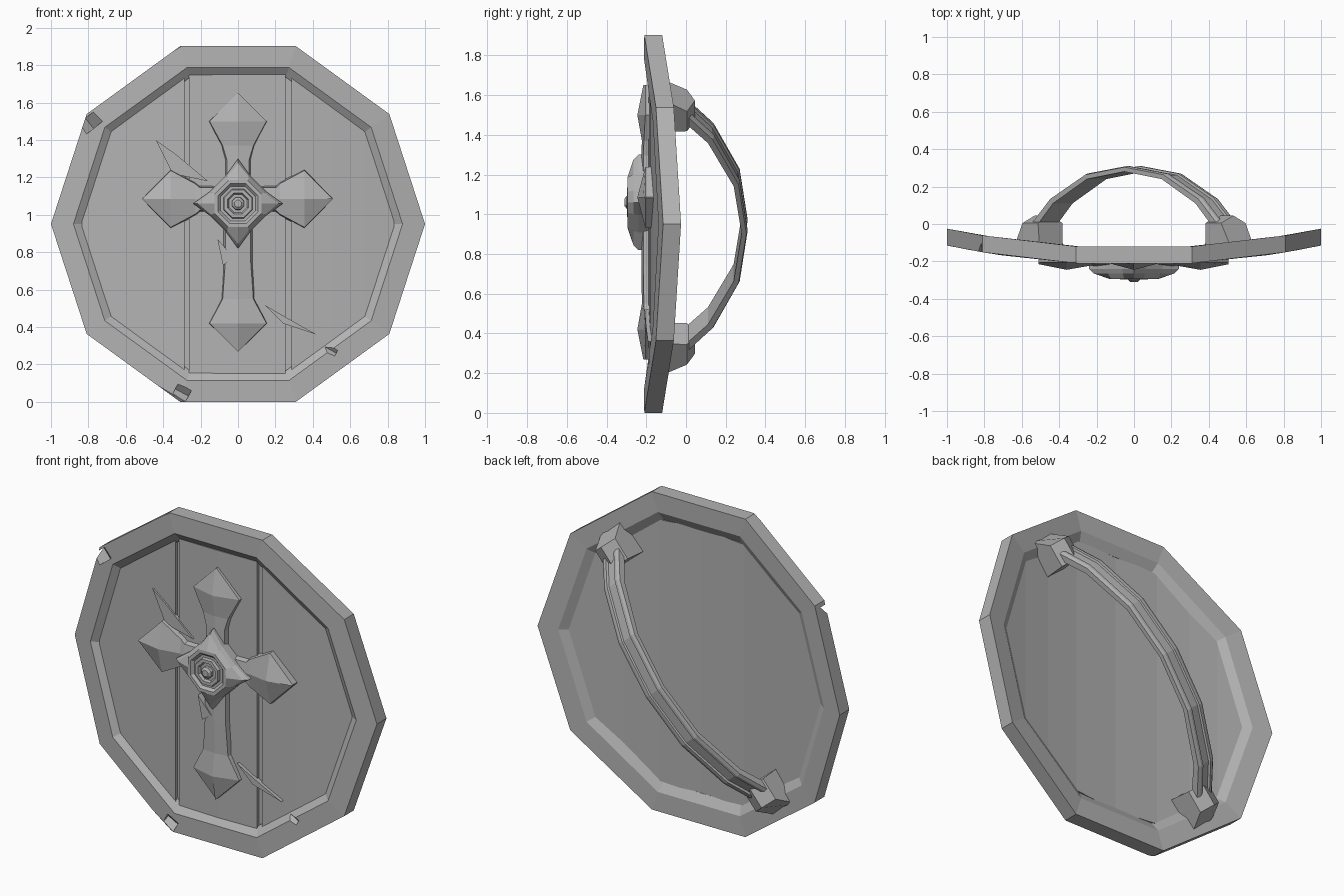
import bpy, bmesh, math
from mathutils import Vector, Matrix

cube = bpy.data.objects.get("Cube")
if cube:
    bpy.data.objects.remove(cube)

grey = bpy.data.materials.new("plain grey")
grey.use_nodes = True
grey.diffuse_color = (0.45, 0.45, 0.45, 1)
grey.node_tree.nodes["Principled BSDF"].inputs["Base Color"].default_value = (0.45, 0.45, 0.45, 1)
MID = 0.951


def bend(x):
    return 0.105 * x * x


def loft(name, rings, cap=True, loop=False):
    """Skin a list of point rings into one mesh object."""
    bm = bmesh.new()
    rows = [[bm.verts.new(p) for p in ring] for ring in rings]
    n = len(rows[0])
    for a, b in zip(rows, rows[1:] + ([rows[0]] if loop else [])):
        for i in range(n):
            j = (i + 1) % n
            bm.faces.new((a[i], a[j], b[j], b[i]))
    if cap and not loop:
        bm.faces.new(rows[0])
        bm.faces.new(rows[-1])
    bmesh.ops.remove_doubles(bm, verts=bm.verts, dist=1e-5)
    bmesh.ops.recalc_face_normals(bm, faces=bm.faces)
    mesh = bpy.data.meshes.new(name)
    bm.to_mesh(mesh)
    bm.free()
    mesh.materials.append(grey)
    obj = bpy.data.objects.new(name, mesh)
    bpy.context.collection.objects.link(obj)
    return obj


def slab(name, outline, y0, y1):
    return loft(name, [[(x, y + bend(x), z) for x, z in outline] for y in (y0, y1)])


# Ten-sided curved rim with bevelled inner edges
def decagon(r, y):
    pts = []
    for k in range(10):
        x, z = r * math.cos(k * math.pi / 5), r * math.sin(k * math.pi / 5)
        pts.append((x, y + bend(x), MID + z))
    return pts


rim = loft("rim", [decagon(r, y) for r, y in
                   ((1, -0.22), (0.88, -0.22), (0.825, -0.18), (0.825, -0.16),
                    (0.88, -0.13), (1, -0.13))], loop=True)


# Battle damage cut out of the rim: position, size, turn about y, tilt about x
def chip(target, loc, size, turn, tilt):
    mesh = bpy.data.meshes.new("chip_cutter")
    bm = bmesh.new()
    bmesh.ops.create_cube(bm, size=1)
    mat = (Matrix.Translation(loc) @ Matrix.Rotation(turn, 4, 'Y')
           @ Matrix.Rotation(tilt, 4, 'X') @ Matrix.Diagonal((*size, 1)))
    bmesh.ops.transform(bm, matrix=mat, verts=bm.verts)
    bm.to_mesh(mesh)
    bm.free()
    mesh.materials.append(grey)
    cutter = bpy.data.objects.new("chip_cutter", mesh)
    cutter.hide_render = True
    bpy.context.collection.objects.link(cutter)
    mod = target.modifiers.new("chip", 'BOOLEAN')
    mod.operation, mod.object, mod.solver = 'DIFFERENCE', cutter, 'EXACT'
    bpy.context.view_layer.objects.active = target
    bpy.ops.object.modifier_apply(modifier=mod.name)
    bpy.data.objects.remove(cutter)


chip(rim, (-0.78, -0.17, 1.5), (0.07, 0.07, 0.12), 0.9, 0.78)
chip(rim, (0.49, -0.205, 0.28), (0.08, 0.05, 0.05), 0.5, 0.78)
chip(rim, (-0.3, -0.22, 0.05), (0.08, 0.06, 0.06), 0.5, 0.78)
chip(rim, (-0.575, -0.235, 0.155), (0.66, 0.1, 0.1), 0.63, 0.78)
chip(rim, (-0.56, -0.235, 1.77), (0.6, 0.1, 0.1), -0.63, 0.78)


# Wooden face: continuous backing with three boards in front
def panel(name, xs, y0, y1, r=0.84):
    c = math.cos(math.pi / 10)

    def half(x):
        return min(r * c, *((r * c - abs(x) * math.cos(a)) / math.sin(a)
                            for a in (math.radians(18), math.radians(54))))
    rings = []
    for x in xs:
        h = max(half(x), 0.002)
        rings.append([(x, y + bend(x), MID + s * h)
                      for y, s in ((y0, -1), (y0, 1), (y1, 1), (y1, -1))])
    return loft(name, rings)


side = [0.285, 0.5, 0.68, 0.835]
mirrored = [-x for x in reversed(side)]
panel("backing", mirrored + [0] + side, -0.172, -0.155)
panel("middle_board", [-0.262, 0, 0.255], -0.19, -0.17)
panel("left_board", side, -0.19, -0.17)
panel("right_board", mirrored, -0.19, -0.17)

# Splinters standing proud of the boards
slab("upper_splinter", [(-0.44, 1.4), (-0.34, 1.33), (-0.16, 1.18), (-0.35, 1.22)], -0.2, -0.18)
slab("lower_splinter", [(0.14, 0.52), (0.26, 0.45), (0.42, 0.36), (0.24, 0.42)], -0.21, -0.18)
slab("small_splinter", [(-0.11, 0.87), (-0.02, 0.77), (-0.08, 0.73)], -0.225, -0.18)


# Cross arms: flared, ridged blades pointing away from the centre
def arm(name, angle, centre, stations):
    out = Vector((math.sin(angle), 0, math.cos(angle)))
    wide = Vector((out.z, 0, -out.x))
    rings = []
    for d, base, w, edge, ridge in stations:
        rings.append([centre + out * d + wide * v + Vector((0, y, 0))
                      for v, y in ((-base, -0.16), (-w, edge), (0, ridge), (w, edge), (base, -0.16))])
    loft(name, rings)


def blade(length, neck):
    return [(0, neck, neck * 0.8, -0.215, -0.225),
            (length * 0.4, neck, neck * 0.8, -0.215, -0.225),
            (length - 0.28, 0.092, 0.082, -0.212, -0.222),
            (length - 0.15, 0.157, 0.152, -0.205, -0.245),
            (length, 0.003, 0.002, -0.205, -0.215)]


arm("upper_arm", 0, Vector((0, 0, 1.06)), blade(0.59, 0.075))
arm("lower_arm", math.pi, Vector((0, 0, 1.06)), blade(0.79, 0.085))
arm("left_arm", math.pi / 2, Vector((0, 0, 1.085)), blade(0.505, 0.075))
arm("right_arm", -math.pi / 2, Vector((0, 0, 1.085)), blade(0.51, 0.075))


# Central boss: eight-sided with four spikes and stepped rings
def boss_ring(r, tip, y):
    pts = []
    for k in range(4):
        for off, rad in ((-22.5, r), (0, tip), (22.5, r)):
            a = math.radians(90 * k + off)
            pts.append((rad * math.cos(a), y, 1.06 + rad * math.sin(a)))
    return pts


steps = [(0.115, -0.295), (0.1, -0.28), (0.085, -0.28), (0.08, -0.297), (0.06, -0.297),
         (0.052, -0.283), (0.036, -0.283), (0.034, -0.3), (0.02, -0.31)]
loft("boss", [boss_ring(0.165, 0.24, -0.17), boss_ring(0.165, 0.24, -0.24),
              boss_ring(0.155, 0.215, -0.265), boss_ring(0.135, 0.126, -0.295)]
     + [boss_ring(r, r * 0.924, y) for r, y in steps])

# Diagonal arm strap with a sunken channel on its outer face
ALONG = Vector((0.64, 0, 0.768))
ACROSS = Vector((0.768, 0, -0.64))
W = 0.068
path = [(1, 0.01), (0.8, 0.14), (0.42, 0.27), (0, 0.31)]
path += [(-s, y) for s, y in reversed(path[:-1])]
strap = []
for s, y in path:
    ring = []
    for v, depth in ((-W, 0.04), (-W, 0.008), (-0.05, 0), (-0.034, 0), (-0.03, 0.012),
                     (0.03, 0.012), (0.034, 0), (0.05, 0), (W, 0.008), (W, 0.04)):
        p = ALONG * (s * (0.78 - depth * 0.9)) + ACROSS * v
        ring.append((p.x, y - depth * 0.75, p.z + 0.945))
    strap.append(ring)
loft("arm_strap", strap)

# Ridged clasps holding the strap ends
for name, sign in (("upper_clasp", 1), ("lower_clasp", -1)):
    rings = []
    for base, top in ((-0.11, -0.1), (0.12, 0.03)):
        ring = []
        for v, y, u in ((-0.08, -0.15, base), (-0.085, 0.005, top), (0, 0.045, top),
                        (0.085, 0.005, top), (0.08, -0.15, base)):
            p = (ALONG * (0.8 + u) + ACROSS * v) * sign
            ring.append((p.x, y, p.z + 0.935))
        rings.append(ring)
    loft(name, rings)
